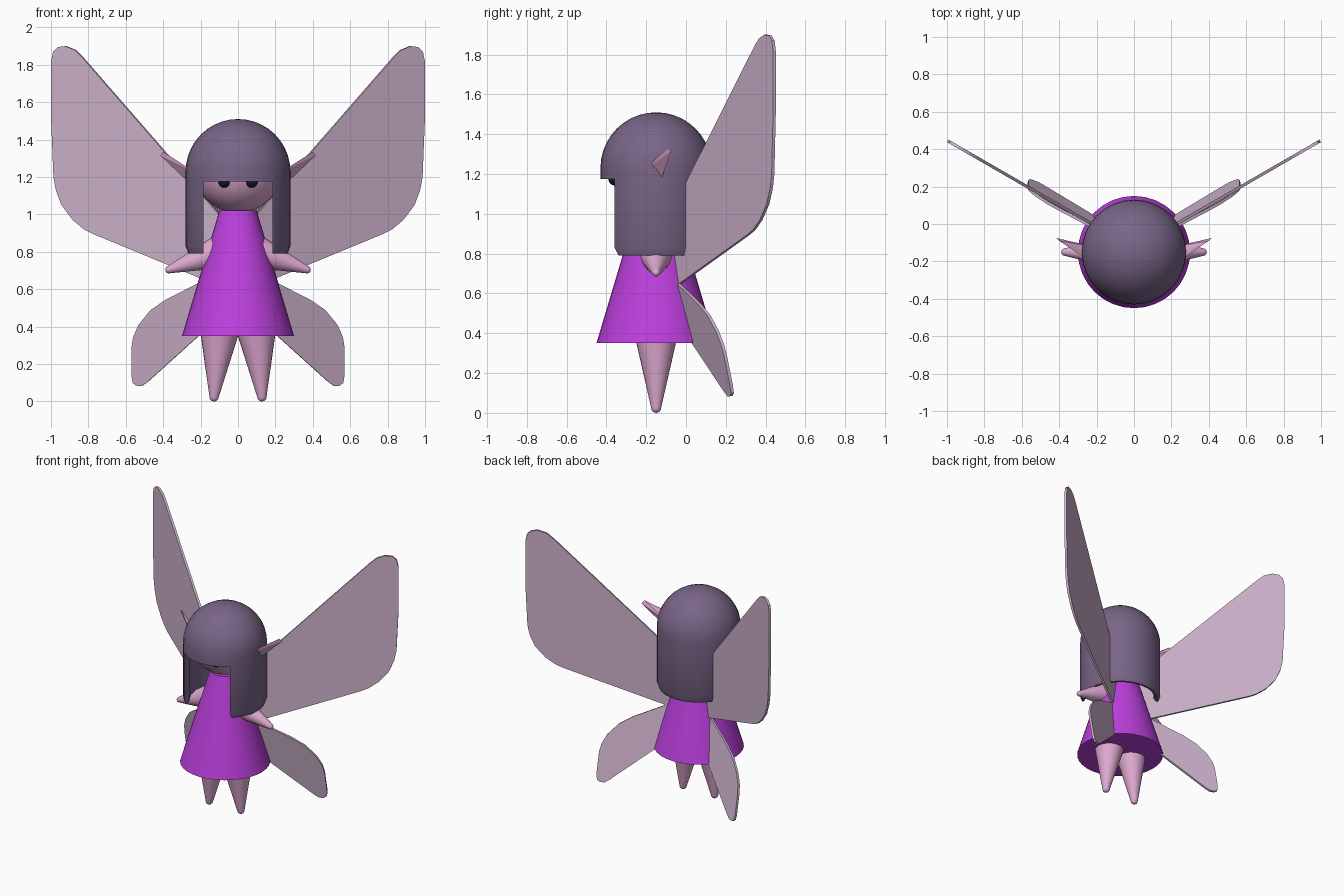
import bpy, bmesh, math
from mathutils import Vector

if "Cube" in bpy.data.objects:
    bpy.data.objects.remove(bpy.data.objects["Cube"])

CY = -0.15  # y of the body axis


def mat(name, rgb):
    m = bpy.data.materials.new(name)
    m.diffuse_color = (*rgb, 1)
    m.use_nodes = True
    m.node_tree.nodes["Principled BSDF"].inputs["Base Color"].default_value = m.diffuse_color
    return m


SKIN = mat("skin", (0.74, 0.40, 0.64))
HAIR = mat("hair", (0.19, 0.13, 0.24))
DRESS = mat("dress_cloth", (0.50, 0.05, 0.72))
WING = mat("wing_film", (0.62, 0.45, 0.61))
EYE = mat("eye_black", (0.01, 0.01, 0.015))


def finish(bm, name, material, smooth=True):
    bmesh.ops.remove_doubles(bm, verts=bm.verts, dist=1e-5)
    bmesh.ops.recalc_face_normals(bm, faces=bm.faces)
    me = bpy.data.meshes.new(name)
    bm.to_mesh(me)
    bm.free()
    me.materials.append(material)
    ob = bpy.data.objects.new(name, me)
    bpy.context.collection.objects.link(ob)
    if smooth:
        smooth_by_angle(ob)
    return ob


def smooth_by_angle(ob):
    bpy.ops.object.select_all(action='DESELECT')
    ob.select_set(True)
    bpy.context.view_layer.objects.active = ob
    bpy.ops.object.shade_smooth_by_angle(angle=math.radians(35))


def lathe(name, profile, material, start=(0, CY, 0), axis=(0, 0, 1), segs=32, smooth=True):
    """Revolve (radius, height) points about an axis through start."""
    bm = bmesh.new()
    vs = [bm.verts.new((r, 0, h)) for r, h in profile]
    es = [bm.edges.new(p) for p in zip(vs, vs[1:])]
    bmesh.ops.spin(bm, geom=vs + es, cent=(0, 0, 0), axis=(0, 0, 1),
                   angle=2 * math.pi, steps=segs)
    rot = Vector((0, 0, 1)).rotation_difference(Vector(axis).normalized()).to_matrix()
    bmesh.ops.rotate(bm, verts=bm.verts, matrix=rot)
    bmesh.ops.translate(bm, verts=bm.verts, vec=start)
    return finish(bm, name, material, smooth)


def limb(name, a, b, ra, rb):
    """Tapered limb with a rounded tip at b."""
    d = Vector(b) - Vector(a)
    n = d.length
    tip = [(rb * math.cos(t), n - rb + rb * math.sin(t))
           for t in (math.radians(i * 22.5) for i in range(4))]
    return lathe(name, [(0, 0), (ra, 0)] + tip + [(0, n)], SKIN, a, d, 24)


def arc(r, cz, n=10):
    return [(r * math.cos(i * math.pi / 2 / n), cz + r * math.sin(i * math.pi / 2 / n))
            for i in range(n)] + [(0, cz + r)]


def wing(name, outline, y_of, s):
    """Thin sheet from an (x, z) outline lying on a sloped plane."""
    bm = bmesh.new()
    f = bm.faces.new([bm.verts.new((s * x, y_of(x, z), z)) for x, z in outline])
    f.normal_update()
    off = f.normal * 0.016
    ext = bmesh.ops.extrude_face_region(bm, geom=[f], use_keep_orig=True)
    moved = [v for v in ext["geom"] if isinstance(v, bmesh.types.BMVert)]
    bmesh.ops.translate(bm, verts=moved, vec=off)
    bmesh.ops.translate(bm, verts=bm.verts, vec=-off / 2)
    return finish(bm, name, WING)


# dress
lathe("dress", [(0, 1.02), (0.1, 1.02), (0.3, 0.35), (0, 0.35)], DRESS)

# head
bm = bmesh.new()
bmesh.ops.create_uvsphere(bm, u_segments=32, v_segments=16, radius=0.24)
bmesh.ops.translate(bm, verts=bm.verts, vec=(0, CY, 1.25))
finish(bm, "head", SKIN)

# hair: domed shell with an opening cut for the face
outer = [(0.25, 0.79), (0.265, 0.79), (0.28, 0.83)] + arc(0.28, 1.23)
inner = [(0, 1.48)] + arc(0.242, 1.238)[-2::-1] + [(0.235, 0.81)]
hair = lathe("hair", outer + inner + outer[:1], HAIR, smooth=False)
bm = bmesh.new()
bmesh.ops.create_cube(bm, size=1)
bmesh.ops.scale(bm, verts=bm.verts, vec=(0.37, 0.5, 0.6))
bmesh.ops.translate(bm, verts=bm.verts, vec=(0, CY - 0.25, 1.175 - 0.3))
cutter = finish(bm, "face_cutter", HAIR, False)
cutter.hide_render = True
mod = hair.modifiers.new("face_opening", 'BOOLEAN')
mod.operation = 'DIFFERENCE'
mod.object = cutter
bpy.context.view_layer.objects.active = hair
bpy.ops.object.modifier_apply(modifier=mod.name)
bpy.data.objects.remove(cutter)
smooth_by_angle(hair)

UPPER = [(0.02, 0.91), (0.83, 1.84), (0.87, 1.88), (0.92, 1.9), (0.96, 1.895), (0.985, 1.87),
         (0.995, 1.82), (0.995, 1.5), (0.983, 1.2), (0.97, 1.13), (0.94, 1.05), (0.88, 0.97),
         (0.82, 0.92), (0.77, 0.895), (0.02, 0.585)]
LOWER = [(0.1, 0.69), (0.385, 0.545), (0.465, 0.49), (0.53, 0.41), (0.558, 0.345), (0.567, 0.29),
         (0.567, 0.14), (0.56, 0.1), (0.54, 0.085), (0.51, 0.085), (0.48, 0.107), (0.1, 0.45)]

for s, side in ((-1, "left"), (1, "right")):
    limb(side + "_leg", (s * 0.095, CY, 0.42), (s * 0.13, CY, 0), 0.115, 0.025)
    limb(side + "_arm", (s * 0.1, CY, 0.80), (s * 0.388, CY, 0.698), 0.09, 0.02)

    # eye
    bm = bmesh.new()
    bmesh.ops.create_uvsphere(bm, u_segments=16, v_segments=10, radius=0.032)
    bmesh.ops.translate(bm, verts=bm.verts, vec=(s * 0.073, -0.358, 1.175))
    finish(bm, side + "_eye", EYE)

    # pointed ear
    bm = bmesh.new()
    for x, y, z in ((0.22, -0.21, 1.22), (0.22, -0.14, 1.13), (0.22, -0.12, 1.2),
                    (0.22, -0.165, 1.22), (0.40, -0.09, 1.335), (0.415, -0.075, 1.315)):
        bm.verts.new((s * x, y, z))
    bmesh.ops.convex_hull(bm, input=bm.verts)
    finish(bm, side + "_ear", SKIN, False)

    # wings
    wing(side + "_upper_wing", UPPER, lambda x, z: 0.577 * x - 0.13, s)
    wing(side + "_lower_wing", LOWER,
         lambda x, z: 0.195 + 0.42 * (x - 0.567) - 0.2 * (z - 0.305), s)
